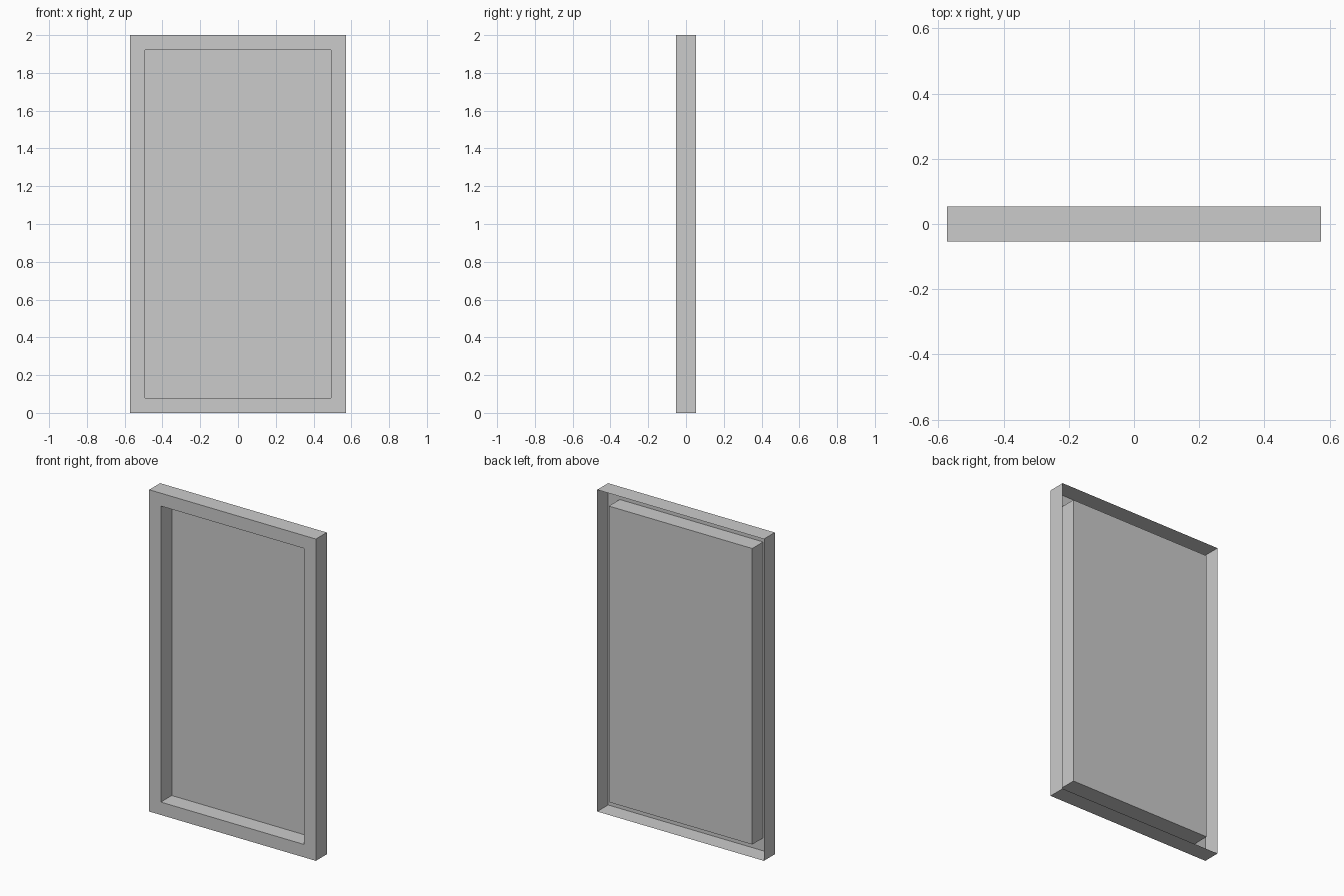
import bpy
import bmesh

if "Cube" in bpy.data.objects:
    bpy.data.objects.remove(bpy.data.objects["Cube"])

WIDTH, HEIGHT, DEPTH, RIM = 1.146, 2.0, 0.107, 0.08


def rect_loop(bm, inset, y):
    """Upright rectangle of vertices, inset from the outer outline."""
    x, z0, z1 = WIDTH / 2 - inset, inset, HEIGHT - inset
    return [bm.verts.new((px, y, pz))
            for px, pz in ((-x, z0), (x, z0), (x, z1), (-x, z1))]


def bridge(bm, a, b):
    for i in range(4):
        j = (i + 1) % 4
        bm.faces.new((a[i], a[j], b[j], b[i]))


bm = bmesh.new()
# Open-backed shell: outer walls, front rim, recess walls, recessed panel
loops = [rect_loop(bm, inset, y) for inset, y in (
    (0, DEPTH / 2), (0, -DEPTH / 2), (RIM, -DEPTH / 2), (RIM, DEPTH / 2))]
for a, b in zip(loops, loops[1:]):
    bridge(bm, b, a)
bm.faces.new(loops[-1])
bmesh.ops.recalc_face_normals(bm, faces=bm.faces)
panel = min(bm.faces, key=lambda f: -f.calc_area())
if panel.normal.y > 0:  # panel faces the front
    bmesh.ops.reverse_faces(bm, faces=bm.faces)

mesh = bpy.data.meshes.new("recessed_frame_panel")
bm.to_mesh(mesh)
bm.free()
bpy.context.collection.objects.link(
    bpy.data.objects.new("recessed_frame_panel", mesh))
